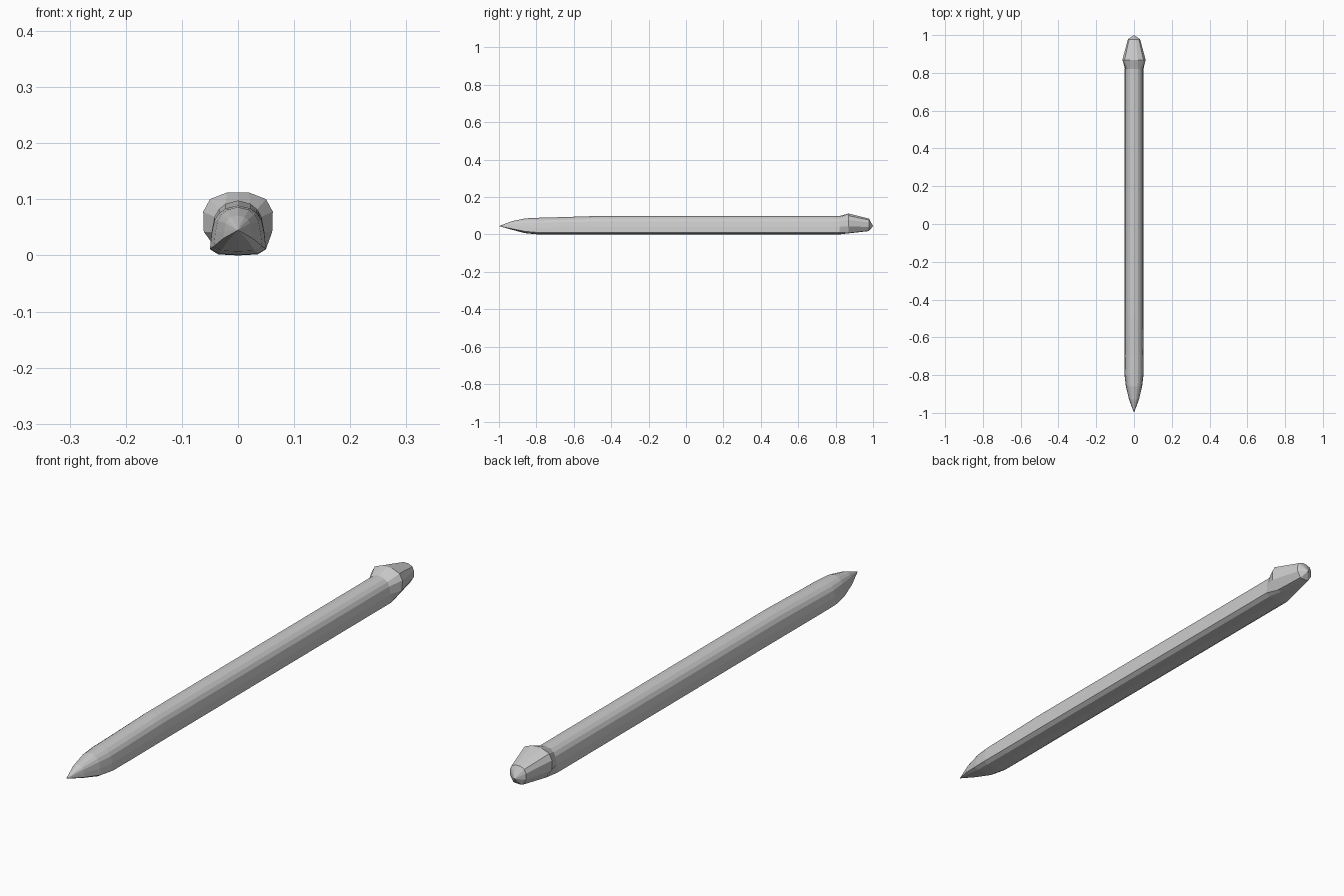
import bpy
import bmesh

cube = bpy.data.objects.get("Cube")
if cube:
    bpy.data.objects.remove(cube)

# Material
grey = bpy.data.materials.new("plain_grey")
grey.use_nodes = True
grey.diffuse_color = (0.6, 0.6, 0.6, 1)
grey.node_tree.nodes["Principled BSDF"].inputs["Base Color"].default_value = (0.6, 0.6, 0.6, 1)

# Half cross-sections from bottom centre to top centre: x and height fraction
SHAFT = [(0, 0), (.035, .02), (.05, .12), (.047, .42), (.042, .7), (.034, .84), (.022, .94), (0, 1)]
HEAD = [(0, 0), (.02, 0), (.036, .02), (.061, .34), (.062, .68), (.05, .89), (.02, 1), (0, 1)]

# Stations: y, profile, width factor, bottom z, top z
STATIONS = [
    (-.93, SHAFT, .52, .025, .071),
    (-.86, SHAFT, .86, .007, .086),
    (-.80, SHAFT, 1, .001, .089),
    (-.69, SHAFT, 1, 0, .092),
    (-.50, SHAFT, 1, 0, .098),
    (.82, SHAFT, 1, 0, .098),
    (.868, HEAD, 1, .006, .112),
    (.978, HEAD, .52, .018, .085),
]


def ring(bm, y, profile, width, low, high):
    half = [(x * width, low + t * (high - low)) for x, t in profile]
    outline = half + [(-x, z) for x, z in half[-2:0:-1]]
    return [bm.verts.new((x, y, z)) for x, z in outline]


def cap(bm, loop, point):
    apex = bm.verts.new(point)
    for i, v in enumerate(loop):
        bm.faces.new((v, loop[(i + 1) % len(loop)], apex))


# Spike: lofted shaft with pointed tip and swollen faceted head
bm = bmesh.new()
rings = [ring(bm, *s) for s in STATIONS]
for a, b in zip(rings, rings[1:]):
    for i in range(len(a)):
        j = (i + 1) % len(a)
        bm.faces.new((a[i], a[j], b[j], b[i]))
cap(bm, rings[0], (0, -1, .045))
cap(bm, rings[-1], (0, 1, .045))
bmesh.ops.recalc_face_normals(bm, faces=bm.faces)

mesh = bpy.data.meshes.new("spike")
bm.to_mesh(mesh)
bm.free()
mesh.materials.append(grey)
spike = bpy.data.objects.new("spike", mesh)
bpy.context.collection.objects.link(spike)
